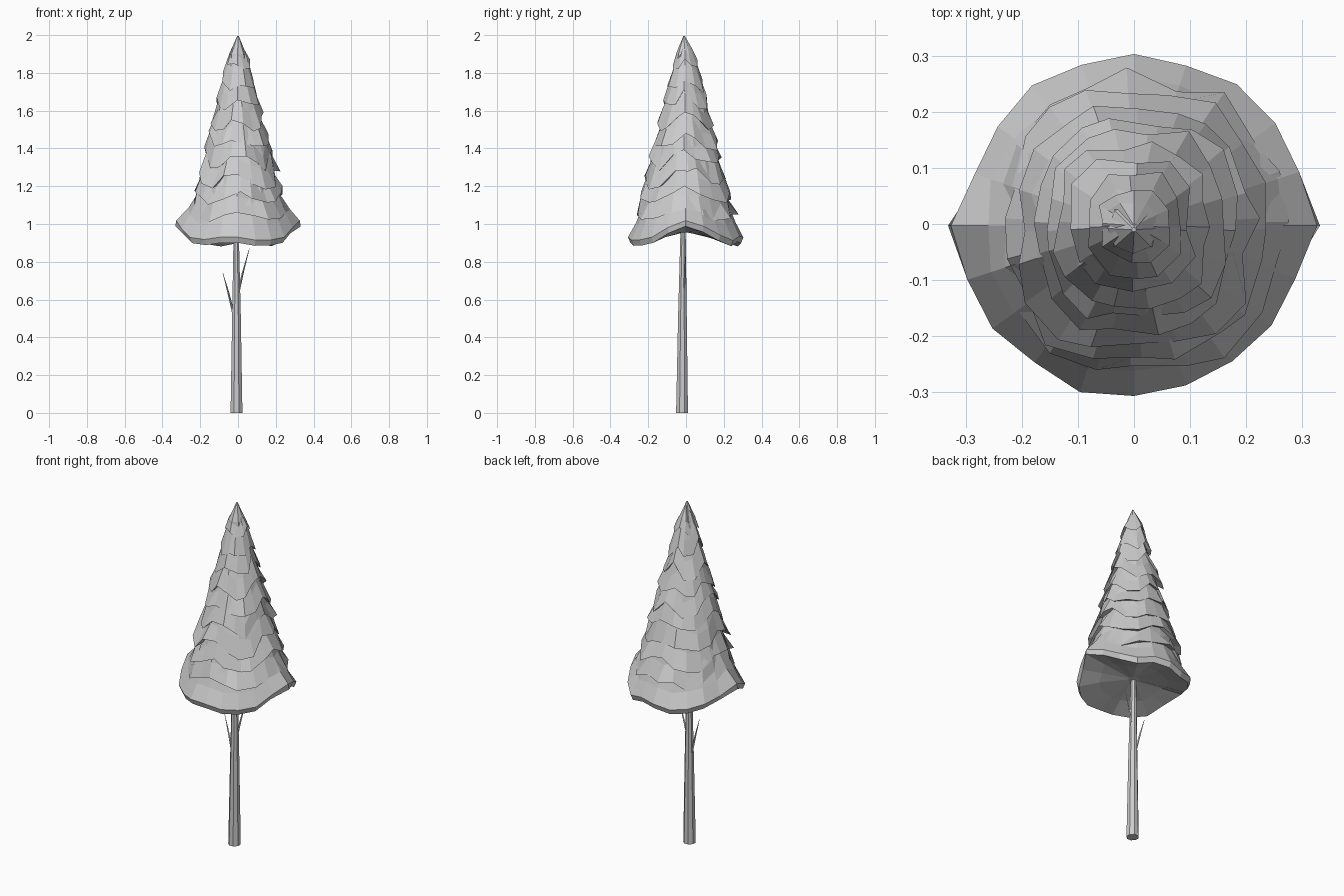
import bpy, bmesh, math, random
from mathutils import Vector

random.seed(5)
if "Cube" in bpy.data.objects:
    bpy.data.objects.remove(bpy.data.objects["Cube"])

grey = bpy.data.materials.new("light_grey")
grey.use_nodes = True
grey.diffuse_color = (0.6, 0.6, 0.6, 1)
grey.node_tree.nodes["Principled BSDF"].inputs["Base Color"].default_value = (0.6, 0.6, 0.6, 1)


def loft(name, rings):
    """Bridge rings of points and close both ends."""
    bm = bmesh.new()
    loops = [[bm.verts.new(p) for p in ring] for ring in rings]
    n = len(loops[0])
    for low, high in zip(loops, loops[1:]):
        for i in range(n):
            j = (i + 1) % n
            bm.faces.new((low[i], low[j], high[j], high[i]))
    for end in (loops[0], loops[-1]):
        tip = bm.verts.new(sum((v.co for v in end), Vector()) / n)
        for i in range(n):
            bm.faces.new((end[i], end[(i + 1) % n], tip))
    bmesh.ops.recalc_face_normals(bm, faces=bm.faces)
    mesh = bpy.data.meshes.new(name)
    bm.to_mesh(mesh)
    bm.free()
    mesh.materials.append(grey)
    bpy.context.collection.objects.link(bpy.data.objects.new(name, mesh))


def tube(name, stations, sides, turn=0):
    """Tapered tube through (x, y, z, radius) stations."""
    angles = [math.tau * i / sides + turn for i in range(sides)]
    loft(name, [[(x + r * math.cos(a), y + r * math.sin(a), z) for a in angles]
                for x, y, z, r in stations])


PROFILE = [(0.9, 0.295), (1.0, 0.275), (1.2, 0.229), (1.4, 0.18),
           (1.6, 0.128), (1.8, 0.076), (1.9, 0.052), (2.0, 0.0)]


def envelope(z):
    """Crown radius at a height."""
    z = min(max(z, 0.9), 2.0)
    for (z0, r0), (z1, r1) in zip(PROFILE, PROFILE[1:]):
        if z <= z1:
            return r0 + (r1 - r0) * (z - z0) / (z1 - z0)


def ring_point(a, r, z):
    return (r * math.cos(a), r * math.sin(a) - 0.003, z)


def bottom_skirt(sides):
    """Widest layer: shallow hollow below, raised and pointed at both sides."""
    hollow, inner, rim, lip, middle, top = [], [], [], [], [], []
    for i in range(sides):
        a = math.tau * i / sides
        point = i % (sides // 2) == 0
        z = 0.915 + 0.035 * math.cos(2 * a) + 0.026 * math.cos(4 * a)
        z += 0.012 if point else random.uniform(-0.014, 0.014)
        r = 0.332 if point else 0.306 + random.uniform(-0.007, 0.007)
        hollow.append(ring_point(a, 0.03, 0.955))
        inner.append(ring_point(a, r * 0.6, z * 0.5 + 0.48))
        rim.append(ring_point(a, r if point else r * 0.96, z))
        lip.append(ring_point(a, r * 0.985 if point else r, z + 0.03))
        middle.append(ring_point(a, 0.263 + random.uniform(-0.006, 0.008), z * 0.9 + 0.2))
        top.append(ring_point(a, 0.19, 1.2))
    loft("foliage_bottom", [hollow, inner, rim, lip, middle, top])


def skirt(name, rim_z, sides, ragged):
    """Drooping layer of needles with a wavy, ragged rim."""
    height = min(0.24, 1.985 - rim_z)
    wave = 0.032 * min(1, height / 0.22)
    under, rim, middle, top = [], [], [], []
    for i in range(sides):
        a = math.tau * (i + random.uniform(-0.2, 0.2)) / sides
        z = rim_z + wave * (math.cos(4 * a) + 0.4 * math.cos(2 * a))
        z += random.uniform(-ragged, ragged)
        r = envelope(z) * random.uniform(0.94, 1.08)
        z_mid = z + height * random.uniform(0.3, 0.45)
        under.append(ring_point(a, r * 0.8 - 0.005, z + 0.02))
        rim.append(ring_point(a, r, z))
        middle.append(ring_point(a, envelope(z_mid) * random.uniform(0.84, 0.98), z_mid))
        top.append(ring_point(a, max(envelope(rim_z + height) - 0.03, 0.003), rim_z + height))
    loft(name, [under, rim, middle, top])


# Crown: overlapping skirts, with fewer sides and rougher rims toward the tip
bottom_skirt(20)
for k in range(1, 10):
    sides = 20 if k < 4 else 18 if k < 7 else 12
    skirt("foliage_layer_%d" % k, 0.945 + 0.099 * k, sides, 0.014 if k < 3 else 0.03)
tube("foliage_tip", [(0, -0.006, 1.8, 0.058), (-0.002, -0.008, 1.9, 0.045),
                     (0, -0.01, 1.996, 0.004)], 8)

# Trunk and two bare twigs
tube("trunk", [(-0.008, -0.021, 0, 0.034), (-0.008, -0.019, 0.5, 0.025),
               (-0.01, -0.015, 1.05, 0.013)], 8, math.pi / 8)
tube("left_twig", [(-0.002, -0.012, 0.62, 0.007), (0.025, -0.005, 0.74, 0.005),
                   (0.06, 0.0, 0.87, 0.001)], 4)
tube("right_twig", [(-0.025, -0.018, 0.53, 0.007), (-0.052, -0.014, 0.64, 0.005),
                    (-0.08, -0.01, 0.74, 0.001)], 4)
